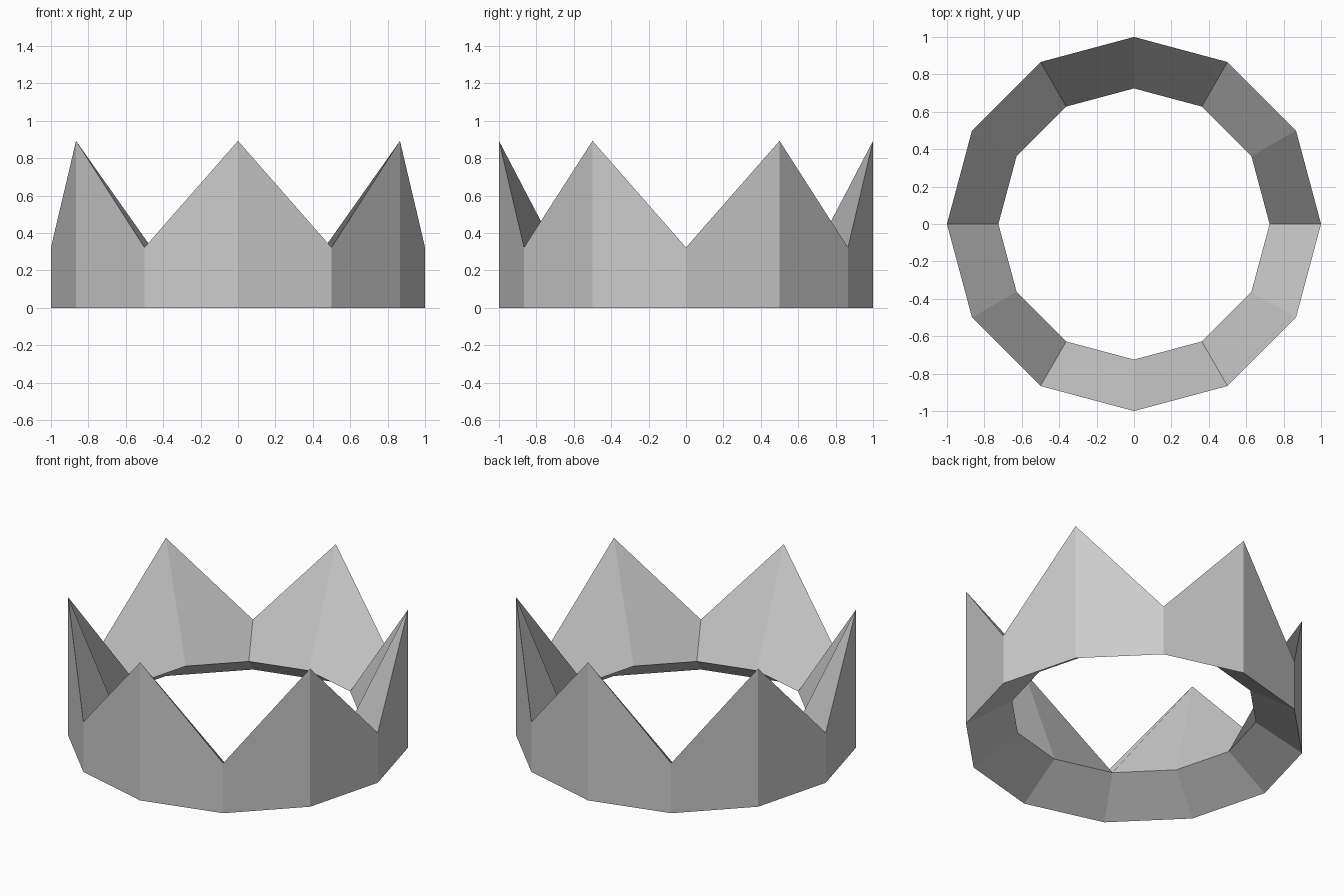
import bpy, bmesh, math

if "Cube" in bpy.data.objects:
    bpy.data.objects.remove(bpy.data.objects["Cube"])

SIDES = 12
R_OUT, R_IN = 1.0, 0.725
Z_PEAK, Z_VALLEY, Z_INNER = 0.893, 0.323, 0.18

bm = bmesh.new()


def ring(radius, height):
    """Ring of vertices; height is a function of the index."""
    return [bm.verts.new((radius * math.cos(math.tau * i / SIDES),
                          radius * math.sin(math.tau * i / SIDES),
                          height(i))) for i in range(SIDES)]


# Three rings: base rim, zigzag top rim, raised inner rim
base = ring(R_OUT, lambda i: 0.0)
top = ring(R_OUT, lambda i: Z_PEAK if i % 2 else Z_VALLEY)
inner = ring(R_IN, lambda i: Z_INNER)

for i in range(SIDES):
    j = (i + 1) % SIDES
    # Outer wall and sloping underside
    bm.faces.new((base[i], base[j], top[j], top[i]))
    bm.faces.new((base[j], base[i], inner[i], inner[j]))
    # Inner slope, starting at the peak so the fold runs peak to inner valley
    slope = [top[i], top[j], inner[j], inner[i]]
    if j % 2:
        slope = slope[1:] + slope[:1]
    bm.faces.new(slope)

mesh = bpy.data.meshes.new("crown")
bm.to_mesh(mesh)
bm.free()
crown = bpy.data.objects.new("crown", mesh)
bpy.context.collection.objects.link(crown)
